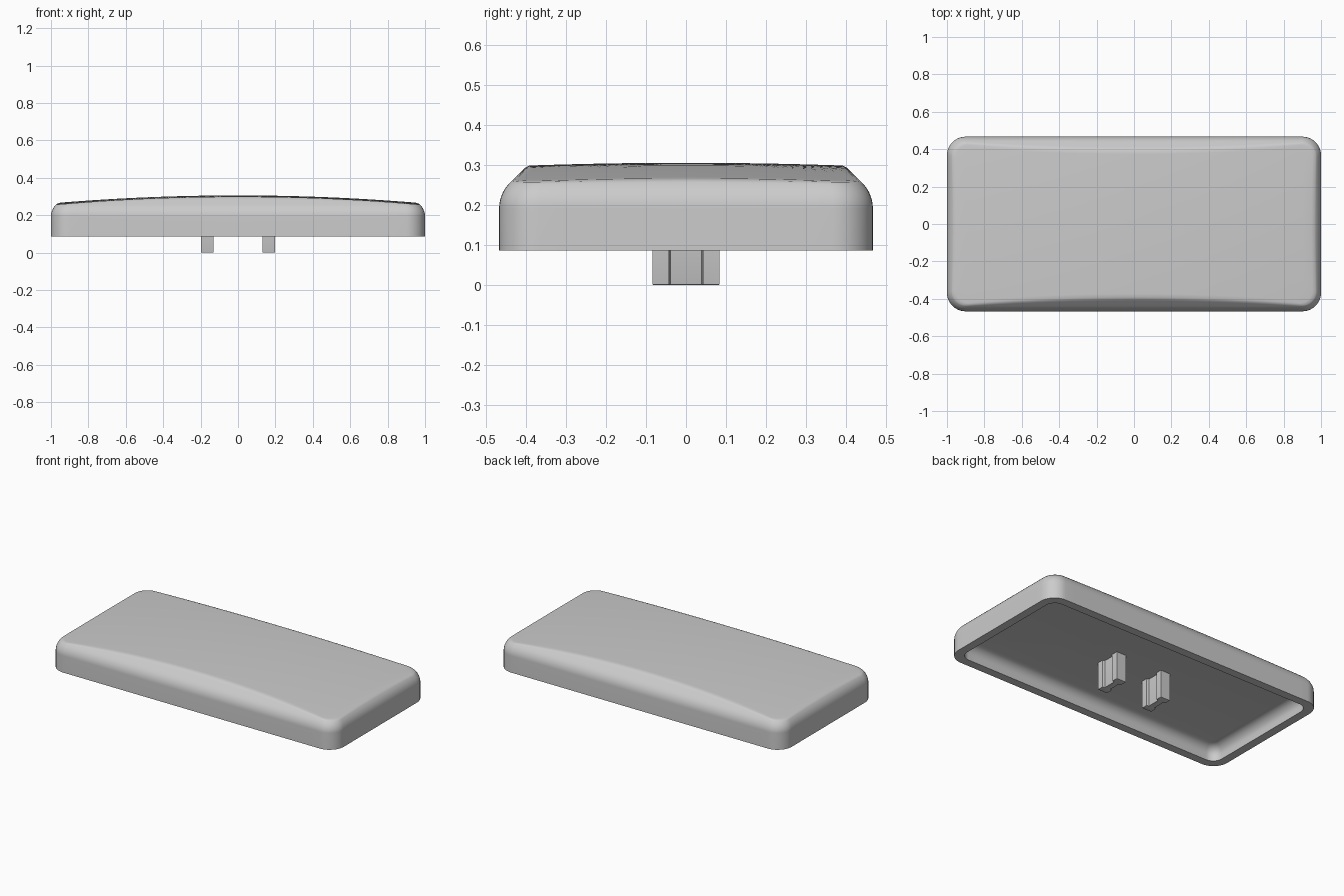
import bpy, bmesh, math

if "Cube" in bpy.data.objects:
    bpy.data.objects.remove(bpy.data.objects["Cube"])

HX, HY, CORNER = 1.0, 0.467, 0.1
BASE, SHOULDER, FLOOR = 0.087, 0.192, 0.176
WALL, FILLET, R = 0.053, 0.06, 0.09

grey = bpy.data.materials.new("plain grey")
grey.use_nodes = True
grey.diffuse_color = (0.6, 0.6, 0.6, 1)
grey.node_tree.nodes["Principled BSDF"].inputs["Base Color"].default_value = (0.6, 0.6, 0.6, 1)


def outline(inset):
    """Rounded rectangle with evenly split sides, shrunk by inset."""
    r = max(CORNER - inset * 0.7, 0.02)
    cx, cy = HX - inset - r, HY - inset - r
    pts = []
    corners = [(cx, cy), (-cx, cy), (-cx, -cy), (cx, -cy)]
    for k, (x, y) in enumerate(corners):
        for i in range(11):
            a = math.pi / 2 * (k + i / 10)
            pts.append((x + r * math.cos(a), y + r * math.sin(a)))
        nx, ny = corners[(k + 1) % 4]
        ax, ay = pts[-1]
        n = 32 if k % 2 == 0 else 16
        for i in range(1, n):
            t = i / n
            pts.append((ax + (nx - x) * t, ay + (ny - y) * t))
    return pts


def crown(x, y):
    return 0.306 - 0.043 * x * x - 0.045 * y * y


def shoulder_inset(z):
    """Round shoulder that runs out into a straight chamfer."""
    h = max(z - SHOULDER, 0)
    knee = R * math.sin(math.pi / 4)
    if h < knee:
        return R - math.sqrt(R * R - h * h)
    return R - knee + h - knee


def wall_ring(t):
    """Ring on the outer wall, a fraction t of the way from shoulder to crown."""
    ring = []
    for k, (x, y) in enumerate(outline(0)):
        z = SHOULDER + (crown(x * 0.965, y * 0.87) - SHOULDER) * t
        ring.append((*outline(shoulder_inset(z))[k], z))
    return ring


def finish(bm, name, angle):
    bmesh.ops.recalc_face_normals(bm, faces=bm.faces)
    mesh = bpy.data.meshes.new(name)
    bm.to_mesh(mesh)
    bm.free()
    ob = bpy.data.objects.new(name, mesh)
    bpy.context.collection.objects.link(ob)
    mesh.materials.append(grey)
    bpy.ops.object.select_all(action="DESELECT")
    ob.select_set(True)
    bpy.context.view_layer.objects.active = ob
    bpy.ops.object.shade_smooth_by_angle(angle=math.radians(angle))


# Shell: rings from the cavity floor, over the rim, up the wall to the crown
rings = []
for i in range(9):
    a = math.pi / 2 * i / 8
    inset = WALL + FILLET * (1 - math.sin(a))
    rings.append([(x, y, FLOOR - FILLET * (1 - math.cos(a))) for x, y in outline(inset)])
rings.append([(x, y, BASE) for x, y in outline(WALL)])
rings.append([(x, y, BASE) for x, y in outline(0)])
rings += [wall_ring(0.95 * i / 12) for i in range(13)]
lip = wall_ring(1)
for s in [0.985] + [1 - i / 16 for i in range(1, 16)]:
    rings.append([(x * s, y * s, crown(x * s, y * s)) for x, y, z in lip])

bm = bmesh.new()
loops = [[bm.verts.new(p) for p in ring] for ring in rings]
for a, b in zip(loops, loops[1:]):
    for k in range(len(a)):
        j = (k + 1) % len(a)
        bm.faces.new((a[k], a[j], b[j], b[k]))
bm.faces.new(loops[0])
top = bm.verts.new((0, 0, crown(0, 0)))
for k, v in enumerate(loops[-1]):
    bm.faces.new((v, loops[-1][(k + 1) % len(loops[-1])], top))
finish(bm, "cap_shell", 60)

# Mounting prongs: waisted section pushed down from the cavity floor
half = [(0.034, -0.084), (0.034, -0.043), (0.02, -0.039),
        (0.02, 0.039), (0.034, 0.043), (0.034, 0.084)]
section = half + [(-x, -y) for x, y in half]
for side, name in ((1, "left_prong"), (-1, "right_prong")):
    bm = bmesh.new()
    face = bm.faces.new([bm.verts.new((side * 0.164 + x, y, 0)) for x, y in section])
    up = bmesh.ops.extrude_face_region(bm, geom=[face])
    bmesh.ops.translate(bm, vec=(0, 0, FLOOR + 0.01),
                        verts=[v for v in up["geom"] if isinstance(v, bmesh.types.BMVert)])
    rim = [e for e in bm.edges if all(v.co.z < 0.001 for v in e.verts)]
    bmesh.ops.bevel(bm, geom=rim, offset=0.004, segments=2, affect="EDGES", profile=0.5)
    finish(bm, name, 30)
